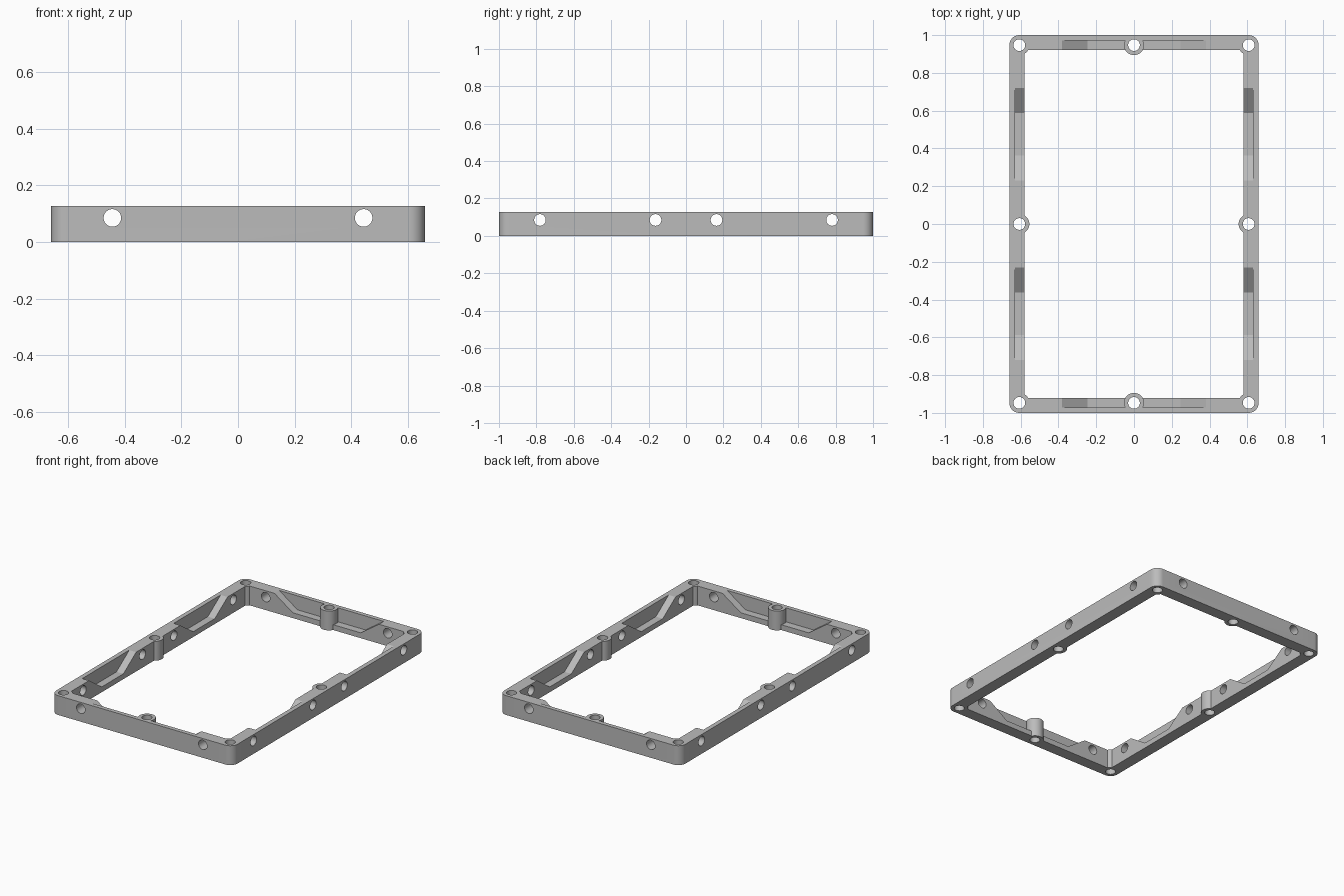
import bpy, bmesh, math
from mathutils import Matrix

if "Cube" in bpy.data.objects:
    bpy.data.objects.remove(bpy.data.objects["Cube"], do_unlink=True)

HALF_X, HALF_Y, HEIGHT = 0.66, 1.0, 0.127   # outer size
BOSS_R, HOLE_R = 0.053, 0.031
PIN_X, PIN_Y = HALF_X - BOSS_R, HALF_Y - BOSS_R
INNER_X, INNER_Y = 0.58, 0.922              # clear opening
POCKET_DEPTH, POCKET_FLOOR, RAMP = 0.05, 0.035, 0.133
SIDE_HOLE_Z = 0.085


def to_object(name, bm):
    bmesh.ops.recalc_face_normals(bm, faces=bm.faces)
    mesh = bpy.data.meshes.new(name)
    bm.to_mesh(mesh)
    bm.free()
    obj = bpy.data.objects.new(name, mesh)
    bpy.context.collection.objects.link(obj)
    return obj


def prism(name, points, offset):
    bm = bmesh.new()
    face = bm.faces.new([bm.verts.new(p) for p in points])
    grown = bmesh.ops.extrude_face_region(bm, geom=[face])["geom"]
    bmesh.ops.translate(bm, vec=offset,
                        verts=[v for v in grown if isinstance(v, bmesh.types.BMVert)])
    return to_object(name, bm)


def cylinder(name, radius, length, centre, axis="Z"):
    turn = {"X": Matrix.Rotation(math.pi / 2, 4, "Y"),
            "Y": Matrix.Rotation(math.pi / 2, 4, "X"),
            "Z": Matrix.Identity(4)}[axis]
    bm = bmesh.new()
    bmesh.ops.create_cone(bm, cap_ends=True, segments=48, radius1=radius,
                          radius2=radius, depth=length,
                          matrix=Matrix.Translation(centre) @ turn)
    return to_object(name, bm)


def combine(target, tool, operation):
    bpy.context.view_layer.objects.active = target
    mod = target.modifiers.new("Cut", "BOOLEAN")
    mod.operation, mod.solver, mod.object = operation, "EXACT", tool
    bpy.ops.object.modifier_apply(modifier=mod.name)
    bpy.data.objects.remove(tool, do_unlink=True)


# Outer slab with rounded corners
outline = []
for k, (sx, sy) in enumerate([(1, 1), (-1, 1), (-1, -1), (1, -1)]):
    for i in range(13):
        a = math.pi / 2 * (k + i / 12)
        outline.append((sx * PIN_X + BOSS_R * math.cos(a),
                        sy * PIN_Y + BOSS_R * math.sin(a), 0))
frame = prism("mounting_frame", outline, (0, 0, HEIGHT))

# Cutter for the central opening
void = prism("opening_cutter",
             [(sx * INNER_X, sy * INNER_Y, -0.1)
              for sx, sy in [(1, 1), (-1, 1), (-1, -1), (1, -1)]], (0, 0, 0.4))


def pocket(start, end, wall, along_x, side):
    """Ramped pocket, open to the top and to the inside of one wall."""
    extra = 0.05
    run = RAMP * extra / (HEIGHT - POCKET_FLOOR)
    section = [(start - run, HEIGHT + extra), (start + RAMP, POCKET_FLOOR),
               (end - RAMP, POCKET_FLOOR), (end + run, HEIGHT + extra)]
    near, width = side * (wall - 0.04), side * (POCKET_DEPTH + 0.04)
    if along_x:
        tool = prism("pocket_cutter", [(u, near, z) for u, z in section], (0, width, 0))
    else:
        tool = prism("pocket_cutter", [(near, u, z) for u, z in section], (width, 0, 0))
    combine(void, tool, "UNION")


for side in (-1, 1):
    pocket(-0.38, 0.38, INNER_Y, True, side)
    pocket(0.23, 0.72, INNER_X, False, side)
    pocket(-0.72, -0.23, INNER_X, False, side)

# Keep round bosses at the corners and at the middle of each wall
pins = [(x, y) for x in (-PIN_X, 0, PIN_X) for y in (-PIN_Y, 0, PIN_Y) if x or y]
for x, y in pins:
    combine(void, cylinder("boss", BOSS_R, 1, (x, y, 0)), "DIFFERENCE")
combine(frame, void, "DIFFERENCE")

# Vertical screw holes
for x, y in pins:
    combine(frame, cylinder("screw_hole", HOLE_R, 1, (x, y, 0)), "DIFFERENCE")

# Horizontal holes through opposite walls
for x in (-0.444, 0.444):
    combine(frame, cylinder("end_hole", HOLE_R, 3, (x, 0, SIDE_HOLE_Z), "Y"), "DIFFERENCE")
for y in (-0.781, -0.163, 0.163, 0.781):
    combine(frame, cylinder("side_hole", HOLE_R, 3, (0, y, SIDE_HOLE_Z), "X"), "DIFFERENCE")

# Plain grey finish
grey = bpy.data.materials.new("plain_grey")
grey.use_nodes = True
colour = (0.5, 0.5, 0.5, 1)
grey.diffuse_color = colour
grey.node_tree.nodes["Principled BSDF"].inputs["Base Color"].default_value = colour
frame.data.materials.clear()
frame.data.materials.append(grey)

bpy.ops.object.select_all(action="DESELECT")
frame.select_set(True)
bpy.context.view_layer.objects.active = frame
bpy.ops.object.shade_smooth_by_angle(angle=math.radians(25))
